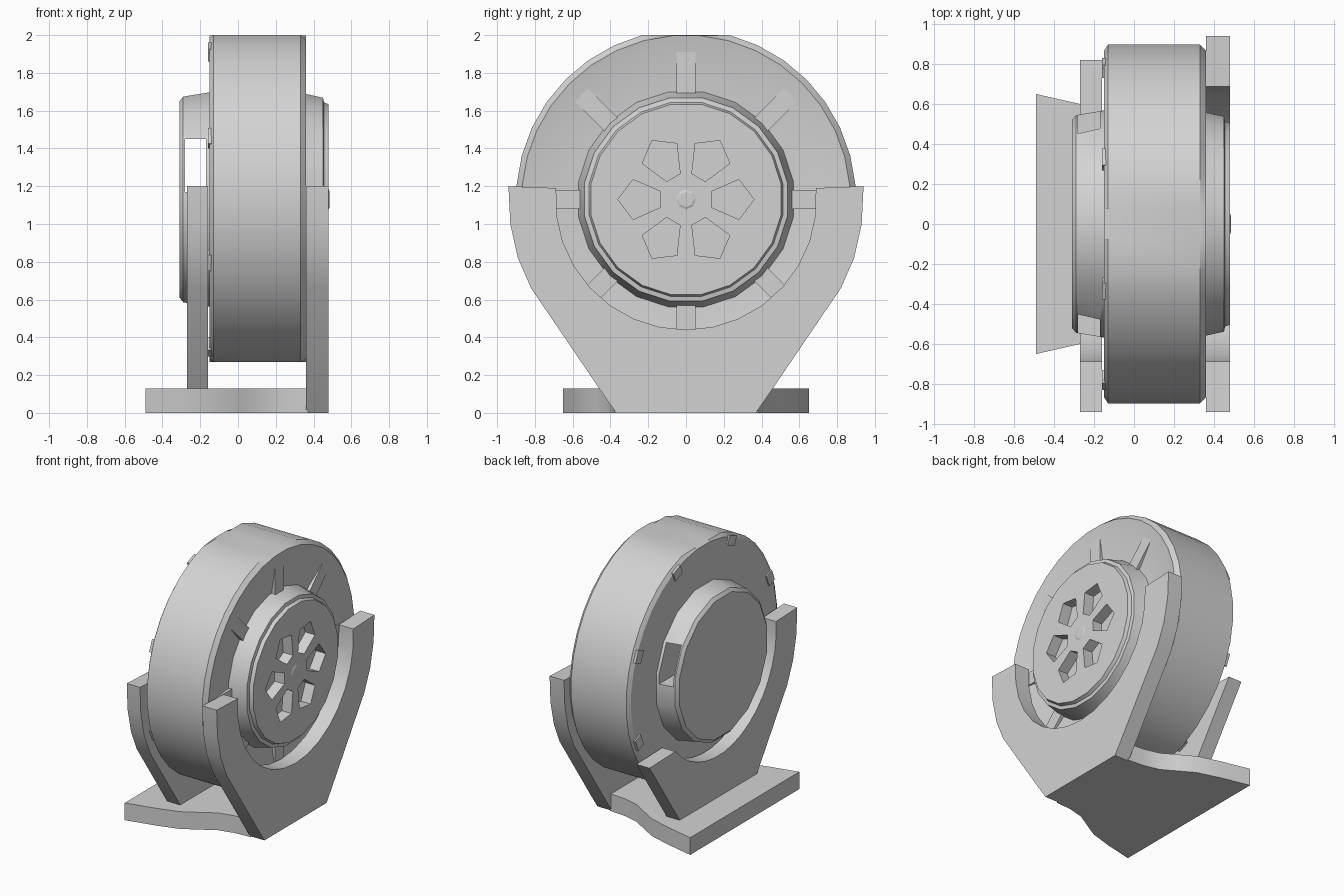
import bpy, bmesh
from math import sin, cos, pi, radians, sqrt
from mathutils import Matrix, Vector

if "Cube" in bpy.data.objects:
    bpy.data.objects.remove(bpy.data.objects["Cube"])

AXLE = 1.13  # height of the drum axis

grey = bpy.data.materials.new("plain grey")
grey.use_nodes = True
grey.diffuse_color = (0.65, 0.65, 0.65, 1)
grey.node_tree.nodes["Principled BSDF"].inputs["Base Color"].default_value = (0.65, 0.65, 0.65, 1)


def finish(name, bm, smooth=True):
    bmesh.ops.recalc_face_normals(bm, faces=bm.faces)
    mesh = bpy.data.meshes.new(name)
    bm.to_mesh(mesh)
    bm.free()
    mesh.materials.append(grey)
    ob = bpy.data.objects.new(name, mesh)
    bpy.context.collection.objects.link(ob)
    if smooth:
        bpy.ops.object.select_all(action='DESELECT')
        ob.select_set(True)
        bpy.context.view_layer.objects.active = ob
        bpy.ops.object.shade_smooth_by_angle(angle=radians(25))
    return ob


def lathe(name, profile, sides, smooth=True):
    """Spin (x, radius) points around the axle and cap both ends."""
    bm = bmesh.new()
    rings = []
    for x, r in profile:
        ring = []
        for i in range(sides):
            a = 2 * pi * (i + 0.5) / sides
            z = max(-0.86, min(0.87, r * sin(a)))  # flats on the rim
            ring.append(bm.verts.new((x, r * cos(a), AXLE + z)))
        rings.append(ring)
    for a, b in zip(rings, rings[1:]):
        for i in range(sides):
            j = (i + 1) % sides
            bm.faces.new((a[i], a[j], b[j], b[i]))
    bm.faces.new(rings[0])
    bm.faces.new(rings[-1])
    return finish(name, bm, smooth)


def prism(bm, points, offset):
    """Extrude a closed outline along an offset."""
    face = bm.faces.new([bm.verts.new(p) for p in points])
    new = bmesh.ops.extrude_face_region(bm, geom=[face])["geom"]
    bmesh.ops.translate(bm, vec=offset, verts=[v for v in new if isinstance(v, bmesh.types.BMVert)])


def box(bm, center, size, turn=0.0):
    m = (Matrix.Translation((0, 0, AXLE)) @ Matrix.Rotation(turn, 4, 'X')
         @ Matrix.Translation(center) @ Matrix.Diagonal((*size, 1)))
    bmesh.ops.create_cube(bm, size=1, matrix=m)


def cut(target, cutter):
    cutter.hide_render = True
    cutter.hide_set(True)
    mod = target.modifiers.new("cut", 'BOOLEAN')
    mod.operation = 'DIFFERENCE'
    mod.solver = 'EXACT'
    mod.object = cutter
    bpy.context.view_layer.objects.active = target
    with bpy.context.temp_override(object=target, active_object=target):
        bpy.ops.object.modifier_apply(modifier=mod.name)
    bpy.data.objects.remove(cutter)


# Drum with a shallow recess in its right face
lathe("drum", [(-0.15, 0.3), (-0.15, 0.87), (-0.13, 0.9), (0.33, 0.9),
               (0.36, 0.87), (0.35, 0.82), (0.32, 0.6), (0.32, 0.3)], 36)

# Radial ribs across the recess
bm = bmesh.new()
for i in range(8):
    box(bm, (0.315, 0.68, 0), (0.06, 0.3, 0.1), i * pi / 4)
finish("drum_ribs", bm, False)

# Small clips around the left rim
bm = bmesh.new()
for i in range(8):
    box(bm, (-0.125, 0.845, 0), (0.07, 0.07, 0.09), (i + 0.5) * pi / 4)
finish("rim_clips", bm, False)

# Right hub cover with six wedge pockets and a centre hole
cover = lathe("hub_cover", [(0.31, 0.58), (0.36, 0.565), (0.45, 0.545),
                            (0.455, 0.52), (0.48, 0.51)], 20)
bm = bmesh.new()
for i in range(6):
    a = i * pi / 3
    outline = [(0.40, r * cos(a + t), AXLE + r * sin(a + t))
               for r, t in ((0.14, -0.3), (0.3, -0.36), (0.36, 0), (0.3, 0.36), (0.14, 0.3))]
    prism(bm, outline, Vector((0.2, 0, 0)))
cut(cover, finish("pocket_cutter", bm, False))

# Low cone on the hub centre
bm = bmesh.new()
bmesh.ops.create_cone(bm, cap_ends=True, segments=8, radius1=0.09, radius2=0.04, depth=0.02,
                      matrix=Matrix.Translation((0.475, 0, AXLE)) @ Matrix.Rotation(pi / 2, 4, 'Y'))
finish("hub_centre", bm, False)

# Left end cap with an opening that runs through front to back
cap = lathe("end_cap", [(-0.14, 0.58), (-0.29, 0.555), (-0.31, 0.53)], 16)
bm = bmesh.new()
box(bm, (-0.225, 0, 0.18), (0.11, 1.6, 0.28))
cut(cap, finish("opening_cutter", bm, False))


# Cradle plates: outer side tapers to the foot, inner side follows the drum
def cradle(name, x, thickness, foot, short_back=False):
    outer = [(0.94, 1.2), (0.93, 1.0), (0.89, 0.82), (0.82, 0.66), (0.46, 0.13)]
    if foot:
        outer.append((0.37, 0.0))
    front = [(-y, z) for y, z in outer]
    back = outer[3:] if short_back else outer
    start = -42 if short_back else 5
    inner = [(0.69 * cos(radians(start - (start + 185) * i / 16)),
              AXLE + 0.69 * sin(radians(start - (start + 185) * i / 16))) for i in range(17)]
    bm = bmesh.new()
    prism(bm, [(x, y, z) for y, z in front + back[::-1] + inner], Vector((thickness, 0, 0)))
    finish(name, bm)


cradle("right_cradle", 0.36, 0.12, True)
cradle("left_cradle", -0.27, 0.11, False, short_back=True)

# Base slab narrowing in a curve towards the right cradle
side = [(-0.49, 0.65), (-0.27, 0.6), (-0.1, 0.55), (0.02, 0.48), (0.12, 0.42), (0.24, 0.39), (0.37, 0.38)]
bm = bmesh.new()
prism(bm, [(x, y, 0) for x, y in side] + [(x, -y, 0) for x, y in side[::-1]], Vector((0, 0, 0.13)))
finish("base", bm)
